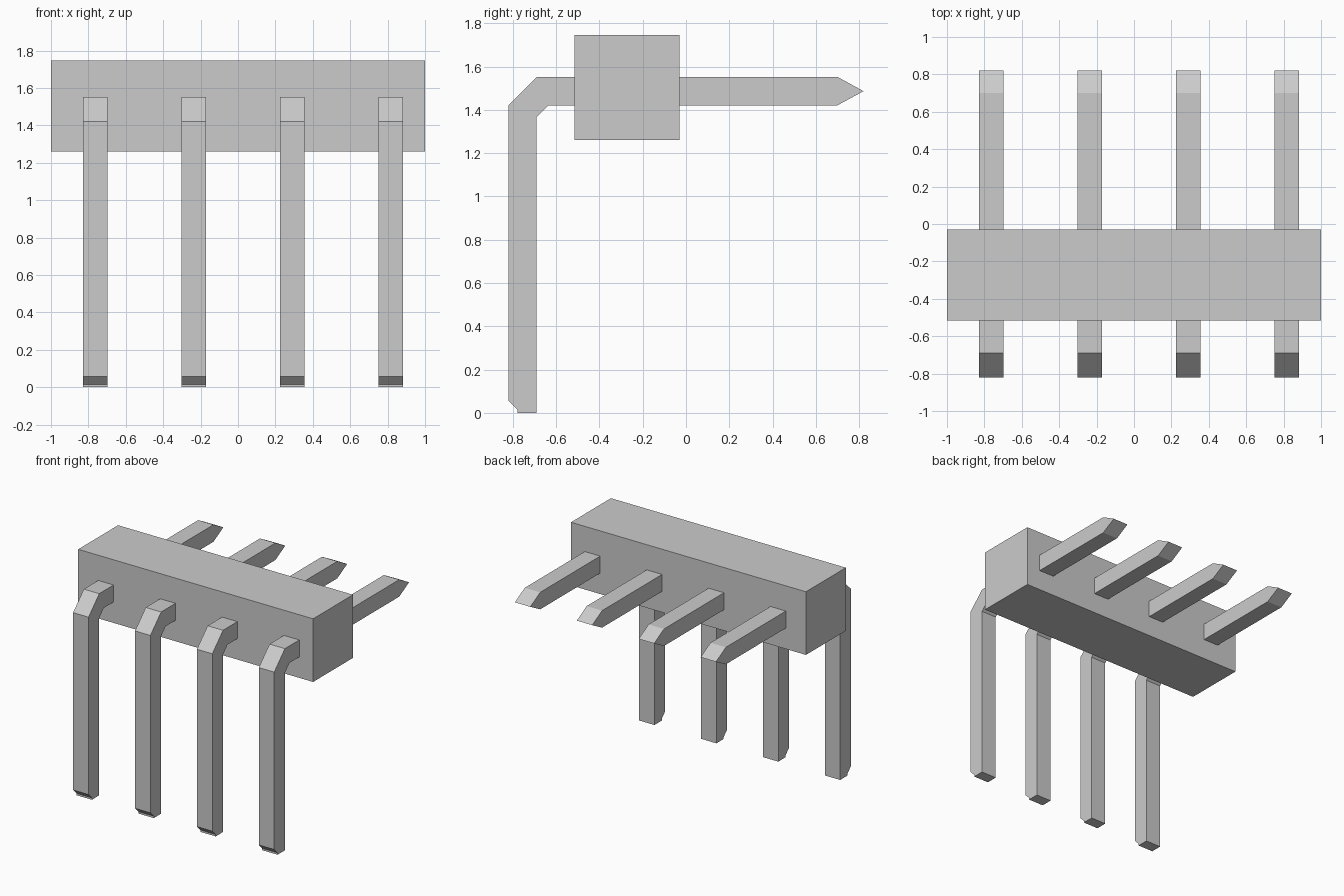
import bpy, bmesh

if "Cube" in bpy.data.objects:
    bpy.data.objects.remove(bpy.data.objects["Cube"])

def extrude_x(name, profile, x0, x1):
    """Extrude a closed (y, z) profile from x0 to x1."""
    bm = bmesh.new()
    face = bm.faces.new([bm.verts.new((x0, y, z)) for y, z in profile])
    ext = bmesh.ops.extrude_face_region(bm, geom=[face])
    verts = [v for v in ext["geom"] if isinstance(v, bmesh.types.BMVert)]
    bmesh.ops.translate(bm, verts=verts, vec=(x1 - x0, 0, 0))
    bmesh.ops.recalc_face_normals(bm, faces=bm.faces)
    mesh = bpy.data.meshes.new(name)
    bm.to_mesh(mesh)
    bm.free()
    obj = bpy.data.objects.new(name, mesh)
    bpy.context.collection.objects.link(obj)
    return obj

# Housing block
extrude_x("housing", [(-0.515, 1.26), (-0.03, 1.26), (-0.03, 1.746), (-0.515, 1.746)], -1, 1)

# Bent pins: chamfered foot, bevelled elbow, wedge tip
pin_profile = [
    (-0.82, 0.056), (-0.779, 0.015), (-0.779, 0), (-0.69, 0),
    (-0.69, 1.366), (-0.635, 1.421), (0.70, 1.421), (0.82, 1.486),
    (0.70, 1.552), (-0.69, 1.552), (-0.82, 1.421),
]
PITCH, WIDTH, FIRST = 0.527, 0.131, -0.764
for i in range(4):
    x = FIRST + i * PITCH
    extrude_x(f"pin_{i + 1}", pin_profile, x - WIDTH / 2, x + WIDTH / 2)
